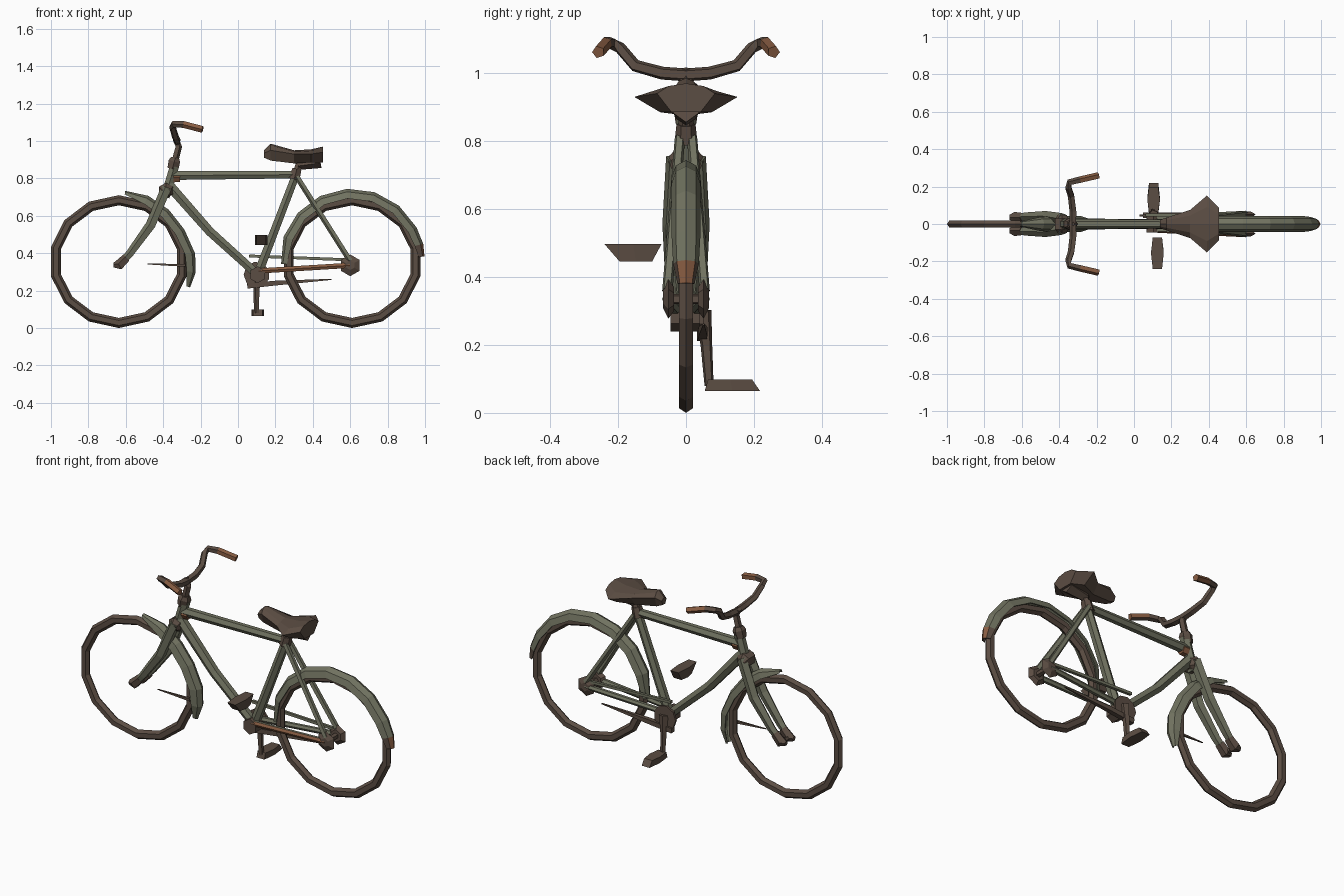
import bpy, bmesh, math
from mathutils import Vector

if "Cube" in bpy.data.objects:
    bpy.data.objects.remove(bpy.data.objects["Cube"])


def material(name, rgb):
    m = bpy.data.materials.new(name)
    m.diffuse_color = (*rgb, 1)
    m.use_nodes = True
    m.node_tree.nodes["Principled BSDF"].inputs["Base Color"].default_value = m.diffuse_color
    return m


GREEN = material("faded green paint", (0.165, 0.17, 0.118))
BROWN = material("dark weathered brown", (0.105, 0.074, 0.056))
RUST = material("orange rust", (0.25, 0.11, 0.055))


def skin(name, rings, mats, closed=False, rule=None):
    """Join equal-sized rings into one flat-shaded object; rule(centre, normal) picks the material."""
    bm = bmesh.new()
    vs = [[bm.verts.new(p) for p in ring] for ring in rings]
    n, k = len(rings), len(rings[0])
    for i in range(n if closed else n - 1):
        a, b = vs[i], vs[(i + 1) % n]
        for j in range(k):
            bm.faces.new((a[j], a[(j + 1) % k], b[(j + 1) % k], b[j]))
    if not closed:
        bm.faces.new(vs[0])
        bm.faces.new(vs[-1])
    bmesh.ops.recalc_face_normals(bm, faces=bm.faces)
    if rule:
        for f in bm.faces:
            f.material_index = rule(f.calc_center_median(), f.normal)
    me = bpy.data.meshes.new(name)
    bm.to_mesh(me)
    bm.free()
    for m in mats:
        me.materials.append(m)
    ob = bpy.data.objects.new(name, me)
    bpy.context.collection.objects.link(ob)
    return ob


def tube(name, pts, radii, mats, sides=6, ref=(0, 1, 0), rule=None):
    """Faceted tube along a path; radii is one number or one per point."""
    pts = [Vector(p) for p in pts]
    if not isinstance(radii, (list, tuple)):
        radii = [radii] * len(pts)
    mats = mats if isinstance(mats, list) else [mats]
    rings = []
    for i, p in enumerate(pts):
        t = (pts[min(i + 1, len(pts) - 1)] - pts[max(i - 1, 0)]).normalized()
        u = t.cross(Vector(ref)).normalized()
        v = t.cross(u)
        rings.append([p + radii[i] * (u * math.cos(a) + v * math.sin(a))
                      for a in (2 * math.pi * (j + .5) / sides for j in range(sides))])
    return skin(name, rings, mats, rule=rule)


def tyre(name, cx, cz, rx, rz, sides=14):
    rings = []
    for i in range(sides):
        a = 2 * math.pi * (i + .5) / sides
        ring = []
        for j in range(6):
            b = math.pi * j / 3
            d = .027 * math.cos(b) - .027
            ring.append((cx + (rx + d) * math.cos(a), .023 * math.sin(b), cz + (rz + d) * math.sin(a)))
        rings.append(ring)
    return skin(name, rings, [BROWN], closed=True)


def fender(name, cx, cz, stations, depth, rule=None):
    """Mudguard: thin arched section swept along (angle, radius, width scale)."""
    sec = [(0, 0), (.016, .03), (depth, .042), (depth, .034), (.022, .024),
           (.01, 0), (.022, -.024), (depth, -.034), (depth, -.042), (.016, -.03)]
    rings = []
    for ang, r, s in stations:
        a = math.radians(ang)
        rings.append([(cx + (r - d * s) * math.cos(a), y * s, cz + (r - d * s) * math.sin(a))
                      for d, y in sec])
    return skin(name, rings, [GREEN, BROWN, RUST], rule=rule)


FX, RX, CZ = -.637, .61, .355     # wheel centres
BB = (.105, 0, .285)              # bottom bracket
SEAT = (.31, 0, .82)              # seat cluster

# wheels
tyre("front_tyre", FX, CZ, .372, .355)
tyre("rear_tyre", RX, CZ, .374, .355)

# mudguards, the rear one with a rusty tail
fender("front_fender", FX, CZ,
       [(85, .38, .35), (66, .385, .9), (46, .385, 1), (26, .39, 1),
        (6, .41, 1), (-8, .415, .9), (-20, .405, .4)], .054)
fender("rear_fender", RX, CZ,
       [(182, .38, .6)] + [(a, .39, 1) for a in range(160, 15, -22)] + [(14, .392, .9), (4, .388, .6)],
       .052, rule=lambda c, n: 0 if c.z > .44 or c.x < .8 else (2 if n.x > .6 else 1))

# main frame
tube("head_tube", [(-.39, 0, .70), (-.335, 0, .88)], .028, GREEN)
tube("head_collar", [(-.352, 0, .85), (-.34, 0, .89), (-.335, 0, .91)], [.03, .036, .026], BROWN)
tube("top_tube", [(-.35, 0, .815), SEAT], [.027, .023], GREEN)
tube("top_tube_rust", [(-.345, 0, .805), (-.31, 0, .805)], [.03, .029], RUST)
tube("down_tube", [(-.37, 0, .765), (-.15, 0, .515), BB], [.031, .028, .026], GREEN)
tube("seat_tube", [BB, SEAT], [.027, .024], GREEN)
tube("seat_clamp", [(.30, 0, .795), (.315, 0, .85)], [.034, .028], BROWN)
tube("bottom_bracket", [(.105, -.045, .285), (.105, .05, .285)], .045, BROWN, 6, (0, 0, 1))

# paired parts
for s, side in ((-1, "left"), (1, "right")):
    tube(f"seat_stay_{side}", [(.315, s * .018, .81), (.60, s * .055, .36)], .016, GREEN, 5)
    tube(f"chain_stay_{side}", [(.11, s * .03, .305), (.60, s * .055, .335)], .016, [GREEN, RUST], 6,
         rule=lambda c, n: 1 if n.y < -.4 and c.y < 0 else 0)
    tube(f"rear_hub_{side}", [(.60, s * .035, .335), (.60, s * .052, .335), (.60, s * .068, .335)],
         [.035, .058, .025], BROWN, 6, (0, 0, 1))
    tube(f"fork_blade_{side}", [(-.38, s * .03, .75), (-.465, s * .042, .55),
                                (-.575, s * .04, .40), (-.625, s * .036, .345)],
         [.03, .029, .023, .019], GREEN, 5)
    tube(f"fork_tip_{side}", [(-.595, s * .036, .375), (-.635, s * .036, .335), (-.665, s * .036, .335)],
         [.025, .03, .014], BROWN, 5)

# front mudguard stay
tube("fender_stay", [(-.28, -.035, .335), (-.485, -.04, .342)], [.011, .003], BROWN, 4)

# axles
tube("front_axle", [(FX, -.04, .338), (FX, .04, .338)], .012, BROWN, 5, (0, 0, 1))
tube("rear_axle", [(.6, -.05, .335), (.6, .05, .335)], .016, BROWN, 5, (0, 0, 1))

# fork crown
tube("fork_crown", [(-.385, -.045, .725), (-.385, -.025, .735), (-.385, .025, .735), (-.385, .045, .725)],
     [.025, .042, .042, .025], BROWN, 6, (0, 0, 1))

# stem and handlebar with rusty grips
tube("stem", [(-.342, 0, .88), (-.318, 0, .97), (-.335, 0, 1.01)], [.02, .019, .018], BROWN, 5)
half = [(-.325, .07, 1.0), (-.335, .15, 1.022), (-.35, .195, 1.075),
        (-.345, .222, 1.09), (-.29, .235, 1.088), (-.19, .258, 1.062)]
bar = [(x, -y, z) for x, y, z in reversed(half)] + [(-.325, 0, .995)] + half
rad = [.02, .019, .018, .018, .019, .019]
tube("handlebar", bar, rad[::-1] + [.02] + rad, [BROWN, RUST], 5, (0, 0, 1),
     rule=lambda c, n: 1 if c.x > -.27 and n.z > -.6 else 0)

# saddle: (x, half width, top, edge, bottom)
rings = []
for x, w, t, e, b in [(.14, .022, .95, .935, .91), (.175, .035, .985, .95, .895),
                      (.30, .075, .95, .93, .88), (.39, .152, .955, .93, .885),
                      (.455, .085, .97, .94, .885)]:
    rings.append([(x, 0, t), (x, w * .6, t - .008), (x, w, e), (x, w * .5, b),
                  (x, -w * .5, b), (x, -w, e), (x, -w * .6, t - .008)])
skin("saddle", rings, [BROWN])
tube("seat_post", [(.31, 0, .82), (.335, 0, .90)], .022, BROWN, 6)
tube("saddle_springs", [(.32, 0, .875), (.44, 0, .895)], [.03, .04], BROWN, 5)

# drive train
tube("chainring", [(.10, .04, .285), (.10, .052, .285)], .07, BROWN, 9, (0, 0, 1))
tube("chain_top", [(.06, .047, .385), (.58, .05, .365)], .011, GREEN, 4)
tube("chain_bottom", [(.05, .047, .225), (.20, .05, .24), (.50, .052, .26)], [.02, .018, .004], BROWN, 4)
tube("crank_right", [(.105, .05, .30), (.10, .06, .20), (.10, .068, .08)], [.026, .018, .014], BROWN, 5)


def pedal(name, x, top, bottom):
    """Tapered block: top and bottom are (y start, y end, z)."""
    rings = []
    for y0, y1, z in (top, bottom):
        m = (y0 + y1) / 2
        rings.append([(x - .025, y0, z), (x - .034, m, z), (x - .025, y1, z),
                      (x + .025, y1, z), (x + .034, m, z), (x + .025, y0, z)])
    skin(name, rings, [BROWN])


pedal("pedal_right", .105, (.065, .195, .098), (.055, .218, .064))
pedal("pedal_left", .125, (-.24, -.072, .497), (-.195, -.10, .445))
